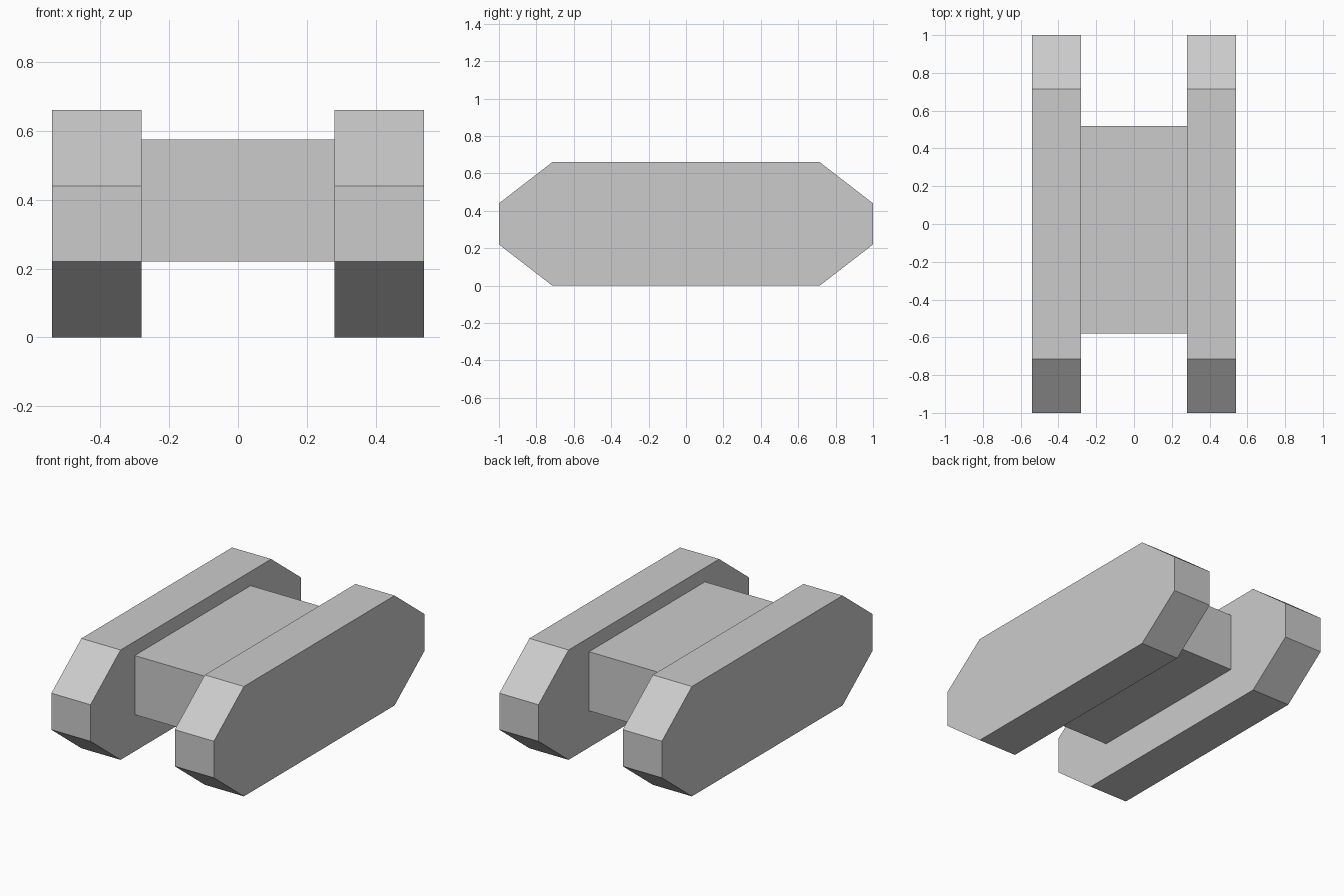
import bpy
import bmesh

cube = bpy.data.objects.get("Cube")
if cube:
    bpy.data.objects.remove(cube, do_unlink=True)

# One plain grey for every part
grey = bpy.data.materials.new("light grey")
grey.use_nodes = True
colour = (0.6, 0.6, 0.6, 1)
grey.diffuse_color = colour
grey.node_tree.nodes["Principled BSDF"].inputs["Base Color"].default_value = colour


def extrude_profile(name, profile, x0, x1):
    """Extrude a (y, z) side profile from x0 to x1."""
    bm = bmesh.new()
    side = bm.faces.new([bm.verts.new((x0, y, z)) for y, z in profile])
    result = bmesh.ops.extrude_face_region(bm, geom=[side])
    moved = [v for v in result["geom"] if isinstance(v, bmesh.types.BMVert)]
    bmesh.ops.translate(bm, verts=moved, vec=(x1 - x0, 0, 0))
    bmesh.ops.recalc_face_normals(bm, faces=bm.faces)
    mesh = bpy.data.meshes.new(name)
    bm.to_mesh(mesh)
    bm.free()
    mesh.materials.append(grey)
    obj = bpy.data.objects.new(name, mesh)
    bpy.context.collection.objects.link(obj)
    return obj


# Tracks: long blocks with chamfered ends
inner, outer = 0.28, 0.54
half = [(1, 0.22), (1, 0.44), (0.715, 0.66)]
track = [(0.715, 0)] + half
track += [(-y, z) for y, z in reversed(track)]
extrude_profile("left_track", track, inner, outer)
extrude_profile("right_track", track, -outer, -inner)

# Hull: plain box between the tracks
hull = [(-0.58, 0.22), (0.52, 0.22), (0.52, 0.575), (-0.58, 0.575)]
extrude_profile("hull", hull, -inner, inner)
